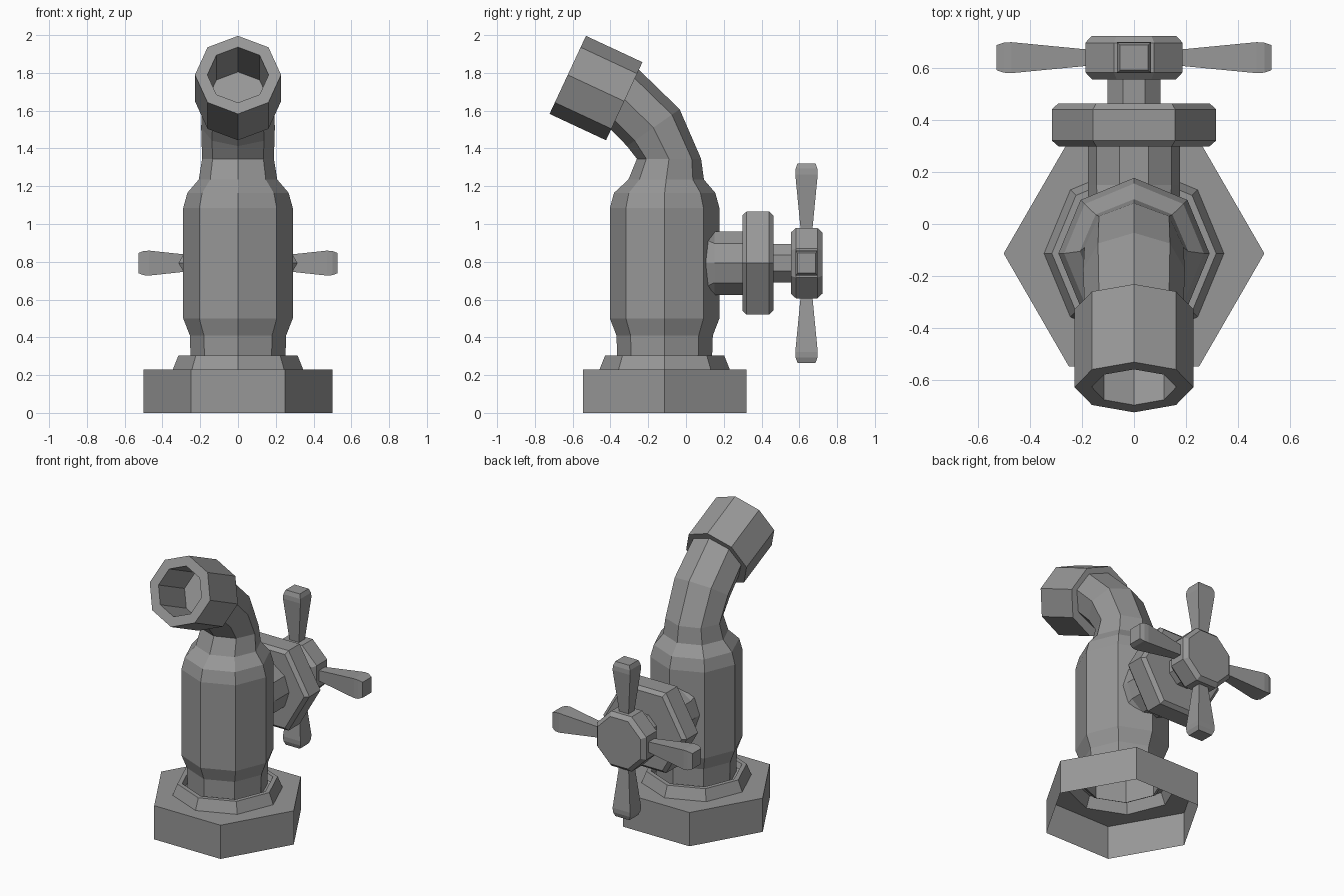
import bpy, bmesh, math
from mathutils import Vector, Matrix

if "Cube" in bpy.data.objects:
    bpy.data.objects.remove(bpy.data.objects["Cube"])

# dark grey metal shared by all parts
metal = bpy.data.materials.new("dark_metal")
metal.diffuse_color = (0.31, 0.31, 0.31, 1)
metal.use_nodes = True
metal.node_tree.nodes["Principled BSDF"].inputs["Base Color"].default_value = metal.diffuse_color


def finish(name, bm):
    bmesh.ops.recalc_face_normals(bm, faces=bm.faces[:])
    mesh = bpy.data.meshes.new(name)
    bm.to_mesh(mesh)
    bm.free()
    mesh.materials.append(metal)
    obj = bpy.data.objects.new(name, mesh)
    bpy.context.collection.objects.link(obj)
    return obj


def add_ring(bm, y, z, rx, rv, tilt, n, phase):
    # ring spanned by the x axis and a direction tilted in the yz plane
    t = math.radians(tilt)
    verts = []
    for i in range(n):
        a = 2 * math.pi * (i + phase) / n
        s = rv * math.sin(a)
        verts.append(bm.verts.new((rx * math.cos(a), y + s * math.cos(t), z + s * math.sin(t))))
    return verts


def skin(bm, rings):
    for a, b in zip(rings, rings[1:]):
        n = len(a)
        for i in range(n):
            j = (i + 1) % n
            bm.faces.new((a[i], a[j], b[j], b[i]))


def loft(name, sections, n=8, phase=0, caps=(True, True)):
    bm = bmesh.new()
    rings = [add_ring(bm, *s, n, phase) for s in sections]
    skin(bm, rings)
    if caps[0]:
        bm.faces.new(rings[0])
    if caps[1]:
        bm.faces.new(rings[-1])
    return finish(name, bm)


def valve_part(name, profile, n, phase=0):
    # turned part along y at the valve height
    return loft(name, [(y, VZ, r, r, 90) for y, r in profile], n, phase)


CY, VZ = -0.113, 0.793

# hexagonal base, open underneath, with an octagonal collar rising from its top
bm = bmesh.new()
low = add_ring(bm, CY, 0, 0.5, 0.5, 0, 6, 0)
top = add_ring(bm, CY, 0.23, 0.5, 0.5, 0, 6, 0)
skin(bm, [low, top])
collar = [add_ring(bm, CY, z, r, r, 0, 8, 0)
          for r, z in ((0.345, 0.23), (0.315, 0.305), (0.285, 0.305), (0.27, 0.27), (0.25, 0.26))]
skin(bm, collar)
edges = [bm.edges.get((r[i], r[(i + 1) % len(r)])) for r in (top, collar[0]) for i in range(len(r))]
bmesh.ops.bridge_loops(bm, edges=edges)
finish("base_nut", bm)

# body and bent neck
loft("body", [
    (CY, 0.26, 0.25, 0.25, 0), (CY, 0.41, 0.255, 0.255, 0), (CY, 0.50, 0.29, 0.29, 0),
    (CY, 1.085, 0.29, 0.29, 0), (CY, 1.165, 0.268, 0.268, 0), (-0.105, 1.235, 0.208, 0.2, 0),
    (-0.09, 1.345, 0.19, 0.17, 0), (-0.173, 1.51, 0.195, 0.17, 35),
    (-0.325, 1.66, 0.19, 0.175, 65)], caps=(False, False))

# spout end with a deep hole
axis = Vector((0, -math.cos(math.radians(25)), math.sin(math.radians(25))))
start = Vector((0, -0.327, 1.65))
spout = []
for d, r in ((0, 0.228), (0.33, 0.228), (0.33, 0.162), (0.02, 0.162)):
    c = start + axis * d
    spout.append((c.y, c.z, r, r, 65))
loft("spout", spout)

# valve behind the body, its pipe flaring where it meets the body
loft("valve_pipe", [(0.105, VZ, 0.176, 0.212, 90), (0.15, VZ, 0.177, 0.177, 90),
                    (0.31, VZ, 0.177, 0.177, 90)], 10)
valve_part("valve_flange", [(0.298, 0.29), (0.32, 0.315), (0.44, 0.315), (0.463, 0.29)], 6)
valve_part("valve_stem", [(0.455, 0.11), (0.57, 0.11)], 8, 0.5)
valve_part("handle_hub", [(0.555, 0.175), (0.582, 0.202), (0.695, 0.202), (0.722, 0.175)], 8, 0.5)

# four flared square handle arms
for k in range(4):
    bm = bmesh.new()
    rings = []
    for d, h in ((0.15, 0.034), (0.19, 0.036), (0.47, 0.066), (0.50, 0.064), (0.528, 0.053)):
        rings.append([bm.verts.new((d, sy * h * 0.9, sz * h))
                      for sy, sz in ((-1, -1), (1, -1), (1, 1), (-1, 1))])
    skin(bm, rings)
    bm.faces.new(rings[0])
    bm.faces.new(rings[-1])
    bm.transform(Matrix.Translation((0, 0.638, VZ)) @ Matrix.Rotation(k * math.pi / 2, 4, 'Y'))
    finish("handle_arm_%d" % (k + 1), bm)
